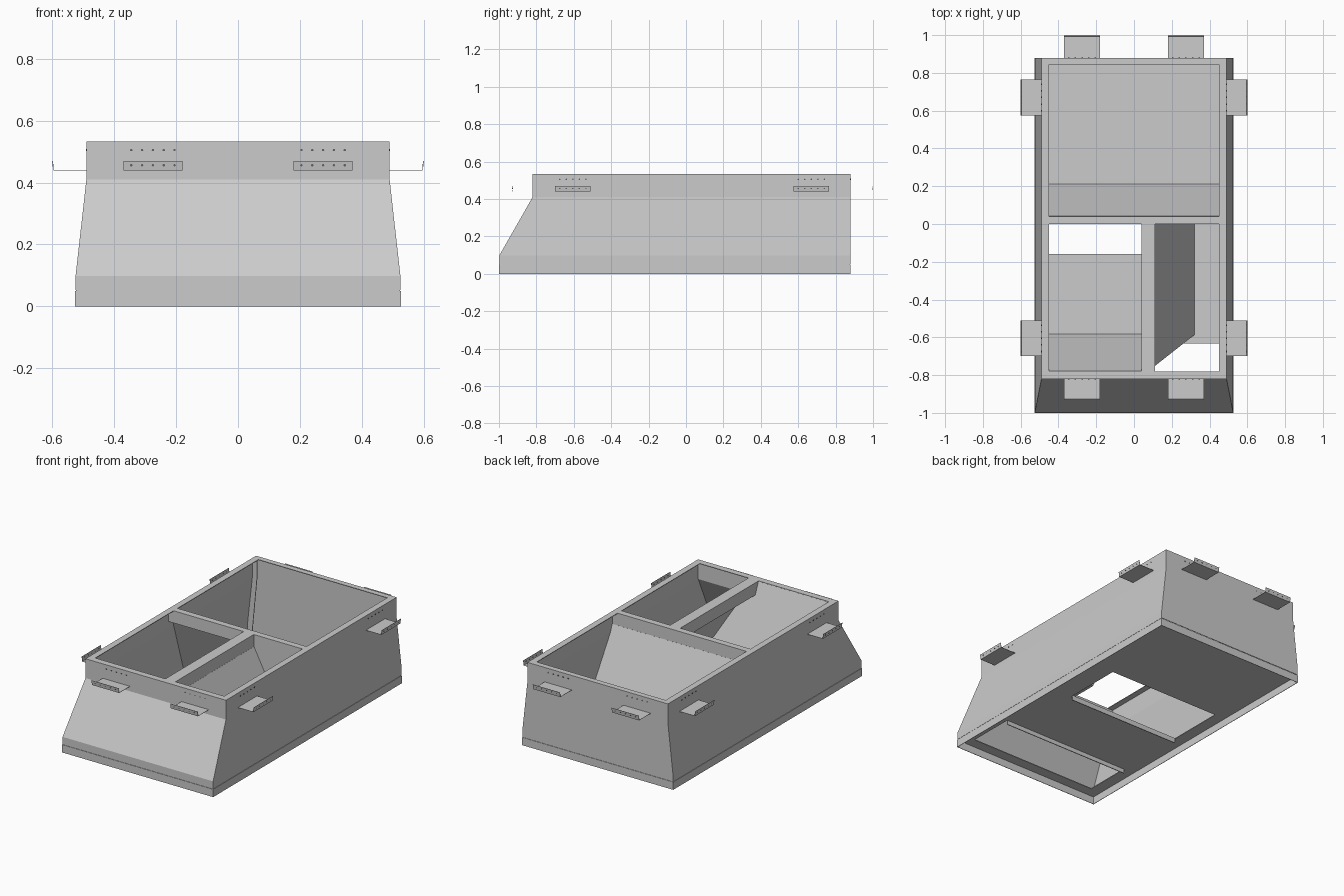
import bpy, bmesh
from math import pi
from mathutils import Matrix, Vector

if "Cube" in bpy.data.objects:
    bpy.data.objects.remove(bpy.data.objects["Cube"])

T = 0.004  # sheet thickness


def mesh_object(name, verts, faces, thickness=0.0, offset=0.0):
    me = bpy.data.meshes.new(name)
    me.from_pydata(verts, [], faces)
    ob = bpy.data.objects.new(name, me)
    bpy.context.collection.objects.link(ob)
    if thickness:
        m = ob.modifiers.new("sheet", 'SOLIDIFY')
        m.thickness = thickness
        m.offset = offset
    return ob


def sheet(name, *verts):
    return mesh_object(name, verts, [list(range(len(verts)))], T)


def box(name, x0, x1, y0, y1, z0, z1):
    bm = bmesh.new()
    bmesh.ops.create_cube(bm, size=1)
    for v in bm.verts:
        v.co = Vector(((x0 + x1) / 2 + v.co.x * (x1 - x0),
                       (y0 + y1) / 2 + v.co.y * (y1 - y0),
                       (z0 + z1) / 2 + v.co.z * (z1 - z0)))
    me = bpy.data.meshes.new(name)
    bm.to_mesh(me)
    bm.free()
    ob = bpy.data.objects.new(name, me)
    bpy.context.collection.objects.link(ob)
    return ob


def ring_wall(name, levels):
    # open tube through rectangular levels (z, half width, front y, back y)
    verts, faces = [], []
    for z, hx, yf, yb in levels:
        verts += [(-hx, yf, z), (hx, yf, z), (hx, yb, z), (-hx, yb, z)]
    for k in range(len(levels) - 1):
        for i in range(4):
            j = (i + 1) % 4
            faces.append((4 * k + i, 4 * k + j, 4 * k + 4 + j, 4 * k + 4 + i))
    return mesh_object(name, verts, faces, T, -1)


# Outer shell and base skirt
ring_wall("outer_shell", [(0.052, 0.525, -0.998, 0.88), (0.098, 0.525, -0.998, 0.88),
                          (0.41, 0.49, -0.82, 0.88), (0.532, 0.49, -0.82, 0.88)])
ring_wall("base_skirt", [(0, 0.527, -1, 0.88), (0.049, 0.527, -1, 0.88)])

# Top rim flange
Z = 0.532
for s, tag in ((-1, "left"), (1, "right")):
    a, b = sorted((s * 0.45, s * 0.488))
    box("rim_" + tag, a, b, -0.818, 0.878, Z - T, Z)
    # rear corner flange, following the side wall
    sheet("corner_flange_" + tag, (s * 0.522, 0.84, 0.052), (s * 0.522, 0.84, 0.098),
          (s * 0.487, 0.84, 0.41), (s * 0.487, 0.84, 0.526), (s * 0.455, 0.84, 0.526),
          (s * 0.455, 0.84, 0.41), (s * 0.485, 0.84, 0.098), (s * 0.485, 0.84, 0.052))
box("rim_front", -0.45, 0.45, -0.818, -0.78, Z - T, Z)
box("rim_back", -0.45, 0.45, 0.845, 0.878, Z - T, Z)

# Divider beams
box("cross_beam", -0.486, 0.486, 0, 0.04, 0.455, Z)
box("long_beam", 0.04, 0.11, -0.816, 0, 0.455, Z)

# Floor panels around the two bottom openings
F0, F1 = 0.047, 0.052
box("floor_rear", -0.523, 0.523, 0.21, 0.876, F0, F1)
box("floor_middle", -0.523, 0.523, -0.63, -0.165, F0, F1)
box("floor_front", -0.523, 0.523, -0.996, -0.93, F0, F1)
box("floor_side_left", -0.523, -0.45, -0.165, 0.21, F0, F1)
box("floor_side_right", 0.34, 0.523, -0.165, 0.21, F0, F1)
box("floor_front_left", -0.523, -0.45, -0.93, -0.63, F0, F1)
box("floor_front_right", 0.45, 0.523, -0.93, -0.63, F0, F1)
box("floor_lip_middle", -0.45, 0.34, -0.165, -0.16, 0.02, F1)
box("floor_lip_front", -0.45, 0.45, -0.633, -0.628, 0.02, F1)
box("slope_foot_flange", -0.52, 0.52, 0.21, 0.27, F1, F1 + T)
box("chute_foot_flange", 0.32, 0.37, -0.585, 0, F1, F1 + T)

# Sloped internal duct plates
zt, zb = 0.455, 0.052
sheet("rear_slope", (-0.486, 0.04, zt), (0.486, 0.04, zt), (0.486, 0.055, 0.41),
      (0.522, 0.21, zb), (-0.522, 0.21, zb), (-0.486, 0.055, 0.41))
sheet("front_slope", (-0.486, -0.78, Z - T), (0.08, -0.78, Z - T), (0.11, -0.75, zt),
      (0.32, -0.585, zb), (-0.522, -0.585, zb), (-0.486, -0.75, zt))
sheet("chute_wall", (0.11, -0.75, zt), (0.11, 0, zt), (0.32, 0, zb), (0.32, -0.585, zb))
sheet("chute_end_wall", (0.11, 0.002, zt), (0.486, 0.002, zt), (0.488, 0.002, 0.41),
      (0.522, 0.002, 0.098), (0.522, 0.002, zb), (0.32, 0.002, zb))


# Mounting brackets: ledge, upturned lip and rows of fasteners
def bracket(name, origin, angle, reach):
    w = 0.095
    verts = []
    for r, z in ((0, 0.44), (reach - 0.004, 0.44), (reach, 0.47)):
        verts += [(r, -w, z), (r, w, z)]
    ob = mesh_object(name, verts, [(0, 2, 3, 1), (2, 4, 5, 3)], 0.002)
    bm = bmesh.new()
    for i in range(5):
        for r, z in ((reach - 0.002, 0.456), (0, 0.505)):
            m = Matrix.Translation((r, (i - 2) * 0.035, z)) @ Matrix.Rotation(pi / 2, 4, 'Y')
            bmesh.ops.create_cone(bm, cap_ends=True, segments=10, radius1=0.004,
                                  radius2=0.004, depth=0.004, matrix=m)
    me = bpy.data.meshes.new(name + "_holes")
    bm.to_mesh(me)
    bm.free()
    me.materials.append(dark)
    holes = bpy.data.objects.new(name + "_holes", me)
    bpy.context.collection.objects.link(holes)
    for o in (ob, holes):
        o.matrix_world = Matrix.Translation(origin) @ Matrix.Rotation(angle, 4, 'Z')


dark = bpy.data.materials.new("hole_dark")
dark.diffuse_color = (0.12, 0.12, 0.12, 1)
dark.use_nodes = True
dark.node_tree.nodes["Principled BSDF"].inputs["Base Color"].default_value = dark.diffuse_color
for y, tag in ((-0.605, "front"), (0.67, "rear")):
    bracket("bracket_right_" + tag, (0.49, y, 0), 0, 0.11)
    bracket("bracket_left_" + tag, (-0.49, y, 0), pi, 0.11)
for x, tag in ((-0.275, "left"), (0.275, "right")):
    bracket("bracket_front_" + tag, (x, -0.82, 0), -pi / 2, 0.11)
    bracket("bracket_back_" + tag, (x, 0.88, 0), pi / 2, 0.118)
